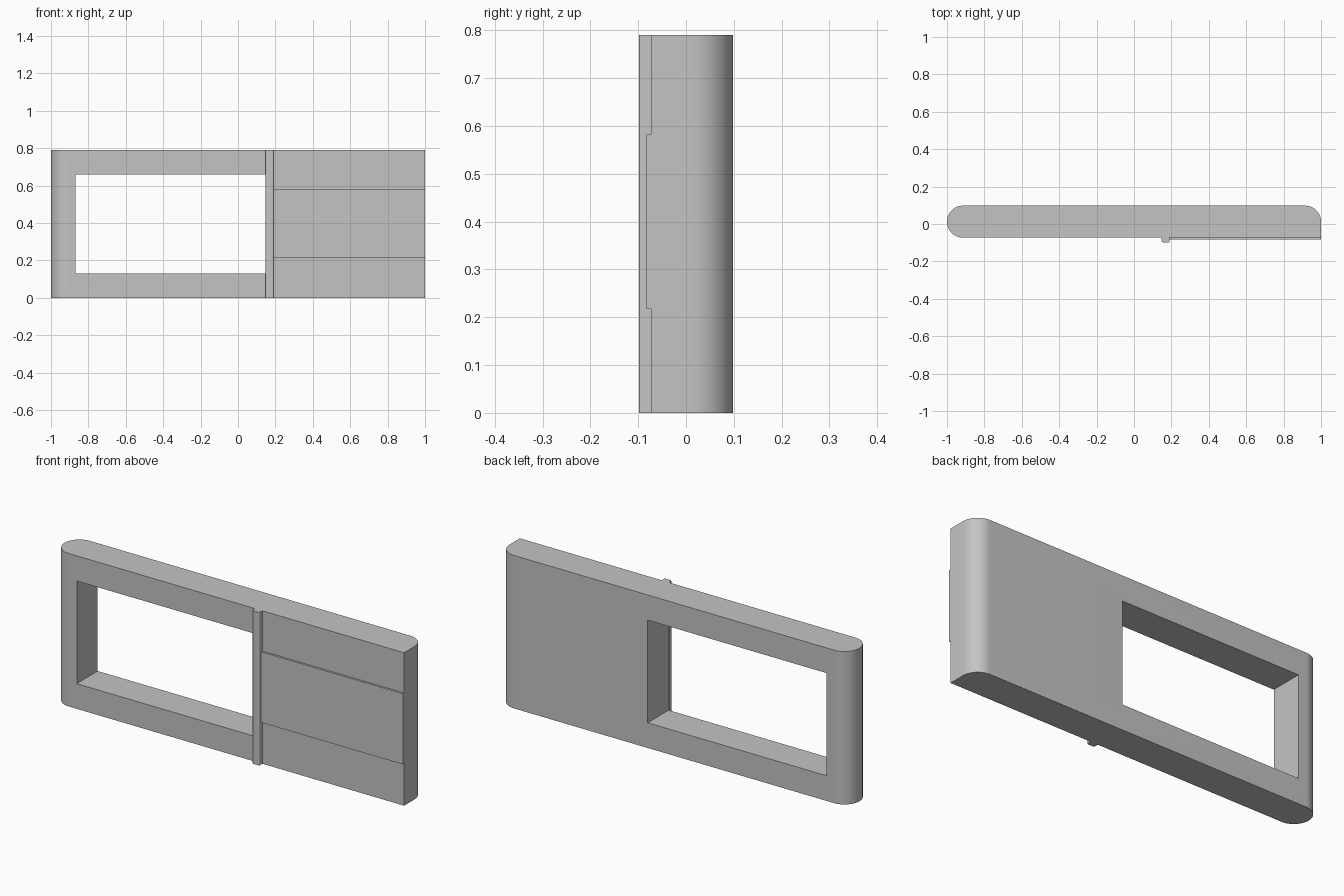
import bpy
import bmesh
from math import cos, sin, radians

old = bpy.data.objects.get("Cube")
if old:
    bpy.data.objects.remove(old, do_unlink=True)

grey = bpy.data.materials.new("plain_grey")
grey.use_nodes = True
COLOUR = (0.55, 0.55, 0.55, 1)
grey.diffuse_color = COLOUR
grey.node_tree.nodes["Principled BSDF"].inputs["Base Color"].default_value = COLOUR


def arc(cx, cy, r, start, end, steps):
    """Points along a circular arc, angles in degrees."""
    angles = [radians(start + (end - start) * i / steps) for i in range(steps + 1)]
    return [(cx + r * cos(a), cy + r * sin(a)) for a in angles]


def prism(name, outline, z0, z1):
    """Extrude a counter-clockwise plan outline from z0 up to z1."""
    bm = bmesh.new()
    face = bm.faces.new([bm.verts.new((x, y, z0)) for x, y in outline])
    top = bmesh.ops.extrude_face_region(bm, geom=[face])["geom"]
    bmesh.ops.translate(bm, vec=(0, 0, z1 - z0),
                        verts=[v for v in top if isinstance(v, bmesh.types.BMVert)])
    bmesh.ops.recalc_face_normals(bm, faces=bm.faces)
    mesh = bpy.data.meshes.new(name)
    bm.to_mesh(mesh)
    bm.free()
    mesh.materials.append(grey)
    obj = bpy.data.objects.new(name, mesh)
    bpy.context.collection.objects.link(obj)
    return obj


def box(name, x0, x1, y0, y1, z0, z1):
    return prism(name, [(x0, y0), (x1, y0), (x1, y1), (x0, y1)], z0, z1)


def activate(obj):
    bpy.ops.object.select_all(action='DESELECT')
    obj.select_set(True)
    bpy.context.view_layer.objects.active = obj


HEIGHT = 0.79
FRONT, BACK = -0.073, 0.098
R = (BACK - FRONT) / 2
MID = (BACK + FRONT) / 2

# Body: round left end, rounded back right corner, square front right corner
body = prism("body",
             [(1, FRONT)] + arc(1 - R, MID, R, 0, 90, 16)
             + arc(-1 + R, MID, R, 90, 270, 32), 0, HEIGHT)

# Rectangular opening through the body
cutter = box("opening_cutter", -0.87, 0.15, -0.3, 0.3, 0.13, 0.66)
cutter.hide_render = True
cut = body.modifiers.new("opening", 'BOOLEAN')
cut.operation = 'DIFFERENCE'
cut.solver = 'EXACT'
cut.object = cutter
activate(body)
bpy.ops.object.modifier_apply(modifier=cut.name)
bpy.data.objects.remove(cutter, do_unlink=True)

# Raised front panel on the solid half
panel = box("front_panel", 0.185, 1, -0.083, FRONT, 0.217, 0.582)

# Upright rib beside the opening, with softened front edges
rib = prism("front_rib",
            [(0.19, FRONT), (0.148, FRONT)]
            + arc(0.158, -0.088, 0.01, 180, 270, 6)
            + arc(0.186, -0.094, 0.004, 270, 360, 4), 0, HEIGHT)

for part in (body, rib):
    activate(part)
    bpy.ops.object.shade_smooth_by_angle(angle=radians(30))
